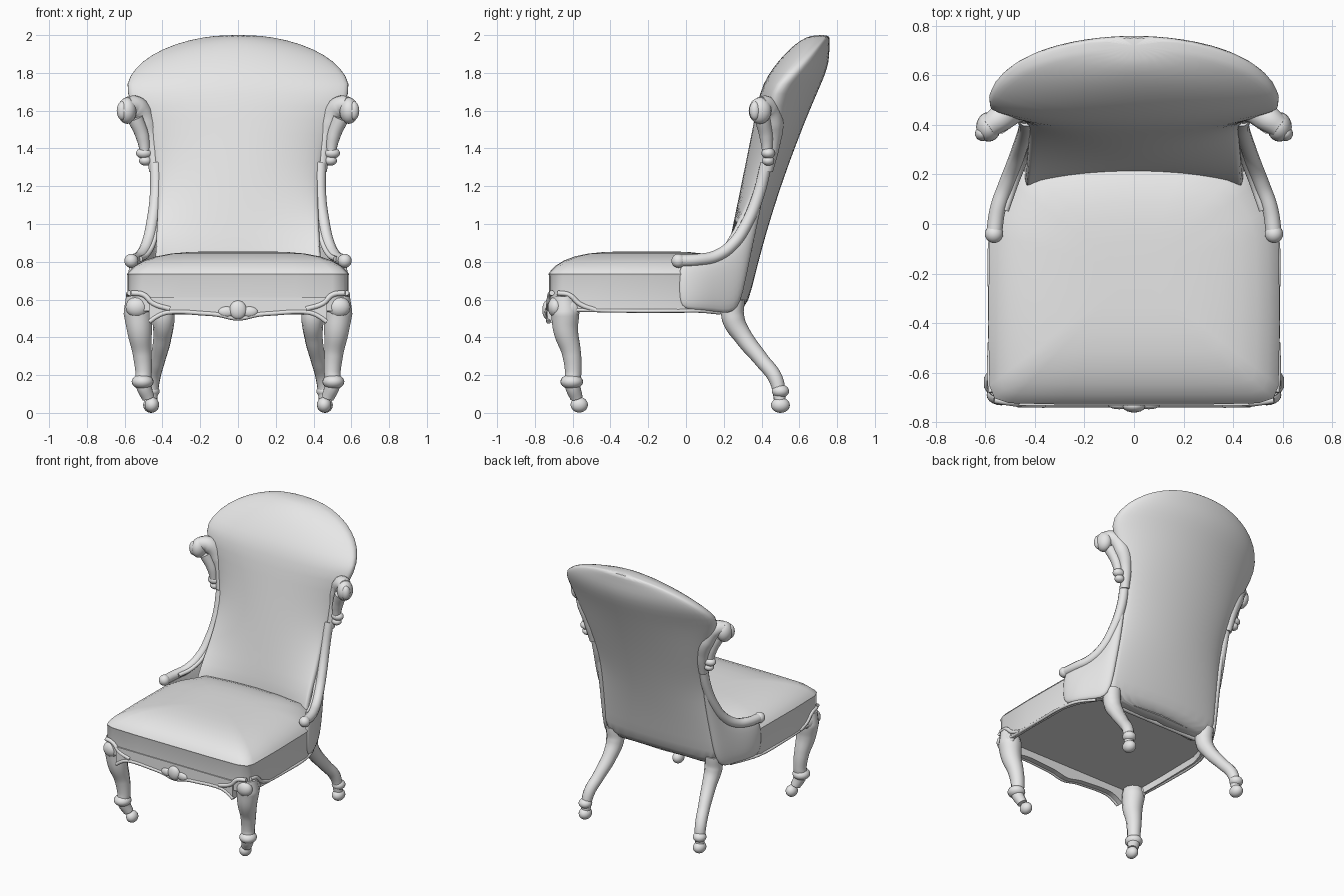
import bpy, bmesh, math
from mathutils import Vector

cube = bpy.data.objects.get("Cube")
if cube:
    bpy.data.objects.remove(cube, do_unlink=True)

grey = bpy.data.materials.new("light_grey")
grey.use_nodes = True
COLOUR = (.8, .8, .8, 1)
grey.diffuse_color = COLOUR
grey.node_tree.nodes["Principled BSDF"].inputs["Base Color"].default_value = COLOUR


def add(name, mesh, angle=50):
    obj = bpy.data.objects.new(name, mesh)
    bpy.context.collection.objects.link(obj)
    mesh.materials.clear()
    mesh.materials.append(grey)
    bpy.ops.object.select_all(action='DESELECT')
    obj.select_set(True)
    bpy.context.view_layer.objects.active = obj
    bpy.ops.object.shade_smooth_by_angle(angle=math.radians(angle))
    return obj


def loft(name, rings, closed=True, angle=50):
    """Skin a list of equal rings of points; closed rings get end caps."""
    bm = bmesh.new()
    rows = [[bm.verts.new(p) for p in ring] for ring in rings]
    count = len(rows[0])
    for a, b in zip(rows, rows[1:]):
        for i in range(count if closed else count - 1):
            j = (i + 1) % count
            bm.faces.new((a[i], a[j], b[j], b[i]))
    if closed:
        bm.faces.new(rows[0])
        bm.faces.new(rows[-1])
    bmesh.ops.recalc_face_normals(bm, faces=bm.faces)
    mesh = bpy.data.meshes.new(name)
    bm.to_mesh(mesh)
    bm.free()
    return add(name, mesh, angle)


def tube(name, points, radii):
    """Smooth round bar through the points, with one radius or a radius at each."""
    curve = bpy.data.curves.new(name, 'CURVE')
    curve.dimensions = '3D'
    curve.bevel_depth = 1
    curve.bevel_resolution = 4
    curve.resolution_u = 8
    curve.use_fill_caps = True
    spline = curve.splines.new('BEZIER')
    spline.bezier_points.add(len(points) - 1)
    for k, (knot, point) in enumerate(zip(spline.bezier_points, points)):
        knot.co = point
        knot.radius = radii[k] if isinstance(radii, list) else radii
        knot.handle_left_type = knot.handle_right_type = 'AUTO'
    temp = bpy.data.objects.new(name, curve)
    bpy.context.collection.objects.link(temp)
    bpy.context.view_layer.update()
    mesh = bpy.data.meshes.new_from_object(temp.evaluated_get(bpy.context.evaluated_depsgraph_get()))
    bpy.data.objects.remove(temp, do_unlink=True)
    return add(name, mesh)


def ball(name, centre, size):
    mesh = bpy.data.meshes.new(name)
    bm = bmesh.new()
    bmesh.ops.create_uvsphere(bm, u_segments=20, v_segments=12, radius=1)
    for v in bm.verts:
        v.co = Vector(centre) + v.co * Vector(size)
    bm.to_mesh(mesh)
    bm.free()
    return add(name, mesh)


def subdivide(obj, levels):
    mod = obj.modifiers.new("smooth", 'SUBSURF')
    mod.levels = mod.render_levels = levels


# Seat: one outline scaled into rings, from the recessed underside up over the domed cushion
half = [(.3, -.725), (.5, -.72), (.56, -.7), (.58, -.65), (.585, -.4), (.58, -.04),
        (.55, .06), (.49, .16), (.44, .24), (.22, .27)]
outline = [(0, -.725)] + half + [(0, .28)] + [(-x, y) for x, y in reversed(half)]
levels = [(.95, .58), (.955, .535), (1, .54), (1, .725), (1.006, .735)]
for i in range(1, 9):
    scale = math.cos(i * math.pi / 17)
    levels.append((scale, .735 + .12 * (1 - scale ** 4) ** .7))
loft("seat", [[(x * s, (y + .2) * s - .2, z) for x, y in outline] for s, z in levels])

# Backrest: lens-shaped sections, with a narrow waist and a half-round crest
steps = [math.sin(math.radians(a)) for a in range(-90, 91, 15)]


def back_section(z, width, front, edge):
    rear_edge = max(edge + .035, .27 + .18 * (z - .5))
    rear = min(.76, .315 + .2 * (z - .5) + .1 * (z - .5) ** 2)
    lift = .04 if z == .5 else 0
    domes = [(u, (1 - u * u) ** .7) for u in steps]
    ring = [(width * u, edge + (front - edge) * d, z + lift * d) for u, d in domes]
    return ring + [(width * u, rear_edge + (rear - rear_edge) * d, z + lift * d) for u, d in reversed(domes)]


rings = []
for i in range(9):
    z = .5 + i * .15
    flare = .18 * max(0, (z - 1.2) * 2) ** 1.7 + .05 * max(0, 1.2 - z)
    rings.append(back_section(z, .42 + flare, max(.21, .25 + .2 * (z - 1)),
                              max(.12, .455 - .5 * max(0, 1.6 - z) ** 2)))
for degrees in range(16, 90, 16):
    rise, run = math.sin(math.radians(degrees)), math.cos(math.radians(degrees))
    rings.append(back_section(1.7 + .306 * rise, .6 * run, .385 + .315 * (1 - run) ** .6, .455 + .26 * rise))
subdivide(loft("backrest", rings, angle=80), 1)

# Front apron with a wavy lower edge and a carved centre
xs = [i / 24 * .47 for i in range(-24, 25)]


def apron_edge(x):
    a = abs(x)
    drop = .035 * math.exp(-(a / .09) ** 2) + .045 * max(0, (a - .36) / .11) ** 2
    return .525 - drop + .004 * math.cos(a * 20)


loft("front_apron", [[(x, -.732, .61), (x, -.68, .61), (x, -.68, apron_edge(x)), (x, -.732, apron_edge(x))]
                     for x in xs])
tube("apron_moulding", [(x, -.728, apron_edge(x) + .006) for x in xs[::2]], .012)
ball("apron_carving", (0, -.735, .545), (.046, .026, .05))
for x in (-.06, .06):
    ball("apron_side_leaf", (x, -.73, .535), (.045, .018, .028))
tube("rear_rail", [(-.4, .2, .535), (.4, .2, .535)], .015)

arm = [(.565, -.04, .805), (.55, .06, .81), (.515, .16, .83), (.48, .25, .895),
       (.455, .32, 1), (.435, .385, 1.16), (.435, .425, 1.32)]
wing = [(.57, -.04, .545), (.56, .06, .54), (.5, .17, .53), (.445, .28, .51),
        (.425, .32, .75), (.41, .37, 1), (.42, .42, 1.25)]

for side, sign in (("left", 1), ("right", -1)):
    def mirrored(points):
        return [(sign * x, y, z) for x, y, z in points]

    def knob(name, centre, size):
        ball(side + "_" + name, mirrored([centre])[0], size)

    def bar(name, points, radii):
        tube(side + "_" + name, mirrored(points), radii)

    # Show-wood frame sweeping from the seat up the backrest
    bar("arm_rail", arm, .032)
    bar("arm_bead", [(x - .032, y - .004, z + .005) for x, y, z in arm[1:]] + [(.425, .435, 1.45), (.46, .44, 1.56)],
        .014)
    knob("arm_scroll", arm[0], (.037, .037, .037))
    middle = [(Vector(a) + Vector(b)) / 2 + Vector((.012, 0, 0)) for a, b in zip(arm, wing)]
    panel = loft(side + "_side_panel", [mirrored(arm), mirrored(middle), mirrored(wing)], closed=False)
    thick = panel.modifiers.new("thickness", 'SOLIDIFY')
    thick.thickness = .035
    thick.offset = 0
    subdivide(panel, 2)

    # Carved shoulder: stacked drops below a curling scroll
    bar("shoulder", [(.44, .43, 1.28), (.455, .455, 1.42), (.485, .46, 1.53), (.535, .43, 1.62), (.59, .39, 1.63)],
        [.03, .042, .056, .056, .045])
    bar("shoulder_leaf", [(.49, .43, 1.36), (.505, .425, 1.46), (.545, .405, 1.56)], [.024, .036, .042])
    knob("shoulder_scroll", (.587, .392, 1.6), (.05, .06, .07))
    knob("scroll_eye", (.612, .365, 1.6), (.03, .03, .05))
    knob("upper_drop", (.497, .435, 1.375), (.043, .036, .03))
    knob("lower_drop", (.49, .435, 1.335), (.034, .032, .026))

    # Curved front leg with carved knee, ankle knob and toe
    bar("front_leg", [(.535, -.645, .62), (.53, -.64, .53), (.522, -.637, .44), (.508, -.607, .32),
                      (.5, -.597, .22), (.5, -.6, .15), (.475, -.58, .08)],
        [.06, .078, .068, .052, .045, .043, .034])
    knob("ankle", (.505, -.605, .165), (.058, .06, .04))
    knob("front_toe", (.456, -.565, .043), (.038, .046, .041))
    knob("knee_carving", (.535, -.69, .56), (.06, .042, .055))
    knob("knee_side_carving", (.562, -.63, .55), (.034, .07, .055))
    bar("knee_front_scroll", [(.565, -.71, .635), (.5, -.72, .625), (.45, -.726, .58), (.36, -.728, .55)], .014)
    bar("knee_side_scroll", [(.575, -.68, .635), (.58, -.62, .625), (.58, -.56, .575), (.578, -.48, .545)], .013)
    bar("side_moulding", [(.576, -.58, .545), (.58, -.3, .54), (.573, -.03, .54), (.545, .07, .54), (.48, .18, .53)],
        .01)

    # Splayed rear leg with round foot
    bar("rear_leg", [(.4, .25, .6), (.395, .25, .5), (.4, .305, .4), (.425, .4, .28), (.45, .475, .18), (.46, .5, .05)],
        [.06, .06, .048, .04, .038, .03])
    knob("rear_ankle", (.46, .5, .115), (.045, .046, .035))
    knob("rear_foot", (.46, .5, .041), (.042, .05, .041))
